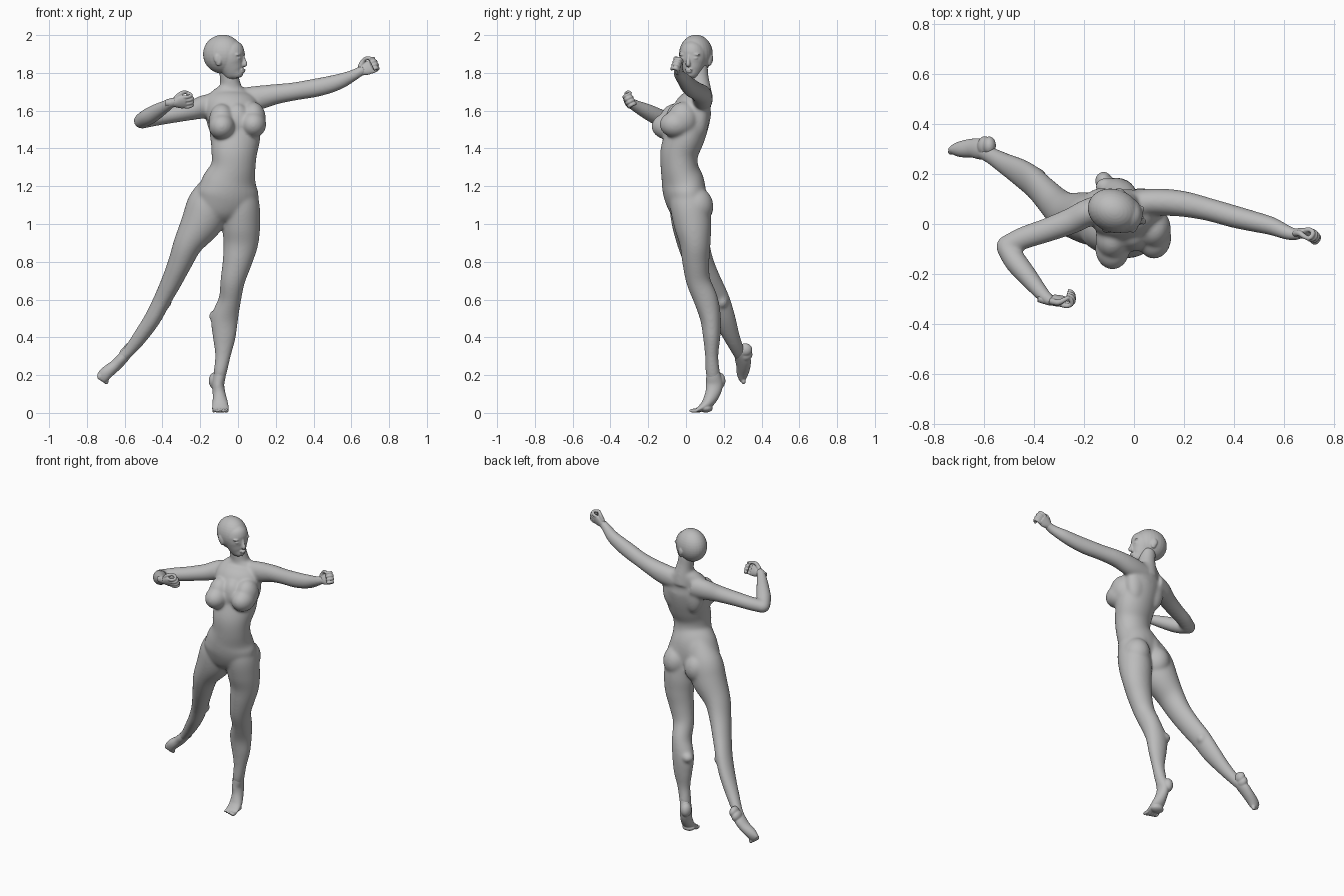
import bpy, bmesh, math
from mathutils import Vector as V, Matrix

skin = bpy.data.materials.new("matte_grey")
skin.diffuse_color = (0.5, 0.5, 0.5, 1)


def catmull(a, b, c, d, t):
    return [0.5 * (2 * q + (r - p) * t + (2 * p - 5 * q + 4 * r - s) * t * t + (3 * q - p - 3 * r + s) * t ** 3)
            for p, q, r, s in zip(a, b, c, d)]


def loft(bm, secs, u, steps=6, n=28, grow=0):
    """Smooth tube through (x, y, z, half width along u, half depth); grow offsets later softening."""
    pts = []
    for i in range(len(secs) - 1):
        a, d = secs[max(i - 1, 0)], secs[min(i + 2, len(secs) - 1)]
        pts += [catmull(a, secs[i], secs[i + 1], d, k / steps) for k in range(steps)]
    pts.append(secs[-1])
    rings = []
    for i, p in enumerate(pts):
        t = (V(pts[min(i + 1, len(pts) - 1)][:3]) - V(pts[max(i - 1, 0)][:3])).normalized()
        side = (V(u) - t * t.dot(V(u))).normalized()
        other = t.cross(side)
        g = grow / ((p[3] + p[4]) / 2)
        rings.append([bm.verts.new(V(p[:3]) + side * (p[3] + g) * math.cos(2 * math.pi * j / n)
                                   + other * (p[4] + g) * math.sin(2 * math.pi * j / n)) for j in range(n)])
    for r, s in zip(rings, rings[1:]):
        for j in range(n):
            bm.faces.new((r[j], r[(j + 1) % n], s[(j + 1) % n], s[j]))
    bm.faces.new(rings[0][::-1])
    bm.faces.new(rings[-1])


def blob(bm, c, r, axes=None):
    """Ellipsoid with radii r along the given axes."""
    m = Matrix.Translation(V(c))
    if axes:
        m = m @ Matrix(axes).transposed().to_4x4()
    bmesh.ops.create_uvsphere(bm, u_segments=28, v_segments=18, radius=1,
                              matrix=m @ Matrix.Diagonal((*r, 1)))


def finish(name, bm, voxel, smooth):
    """Fuse overlapping forms into one smooth skin."""
    bmesh.ops.recalc_face_normals(bm, faces=bm.faces)
    me = bpy.data.meshes.new(name)
    bm.to_mesh(me)
    bm.free()
    ob = bpy.data.objects.new(name, me)
    bpy.context.collection.objects.link(ob)
    me.materials.append(skin)
    rm = ob.modifiers.new("fuse", 'REMESH')
    rm.mode, rm.voxel_size, rm.use_smooth_shade = 'VOXEL', voxel, True
    sm = ob.modifiers.new("soften", 'SMOOTH')
    sm.factor, sm.iterations = 0.5, smooth


# --- body: torso, neck, limbs ---
bm = bmesh.new()
G = 1.5e-4
loft(bm, [(-.08, .02, 1.03, .07, .06), (-.075, .005, 1.08, .14, .09), (-.055, -.006, 1.15, .165, .108),
          (-.045, -.016, 1.22, .147, .11), (-.025, -.035, 1.30, .118, .097), (-.02, -.035, 1.38, .121, .099),
          (-.015, -.008, 1.46, .133, .104), (-.02, .016, 1.54, .136, .105), (-.03, .04, 1.62, .142, .095),
          (-.035, .068, 1.68, .12, .064), (-.033, .075, 1.725, .065, .052)], (.98, .2, 0), grow=G)
loft(bm, [(-.03, .08, 1.64, .07, .06), (-.035, .077, 1.70, .058, .056), (-.045, .068, 1.77, .048, .05),
          (-.055, .062, 1.84, .047, .05)], (1, 0, 0), grow=G)
# breasts: lower fullness, upper slope, and chest between
for x, y, z in ((-.086, -.098, 1.517), (.08, -.055, 1.527)):
    blob(bm, (x, y, z), (.07, .085, .07))
    blob(bm, (x, y + .038, z + .03), (.068, .08, .09))
blob(bm, (-.005, -.05, 1.54), (.07, .06, .1))
# buttocks, lower and upper mass
for x, z in ((-.13, 1.09), (.028, 1.095)):
    blob(bm, (x, .052, z), (.084, .093, .1))
    blob(bm, (x * .6 - .02, .022, z + .04), (.075, .088, .16))
# shoulder blades
for x, y in ((-.1, .062), (.045, .072)):
    blob(bm, (x, y, 1.58), (.07, .052, .13))
# standing leg
loft(bm, [(.015, .0, 1.26, .04, .06), (.016, .015, 1.13, .092, .10), (.017, .035, 1.0, .099, .098),
          (.015, .048, .9, .091, .081),
          (-.004, .052, .8, .076, .07), (-.028, .065, .7, .063, .062), (-.043, .105, .6, .057, .062),
          (-.07, .13, .5, .069, .053), (-.073, .136, .4, .058, .043), (-.08, .136, .3, .037, .031),
          (-.095, .142, .21, .03, .033), (-.103, .15, .15, .018, .02)], (1, 0, 0), grow=G)
blob(bm, (-.117, .15, .512), (.038, .036, .033))
# raised leg
loft(bm, [(-.1, .0, 1.26, .05, .06), (-.145, .015, 1.13, .108, .10), (-.187, .025, 1.02, .11, .102),
          (-.262, .04, .9, .077, .085),
          (-.305, .07, .8, .062, .074), (-.35, .115, .7, .052, .068), (-.40, .165, .6, .044, .064),
          (-.452, .203, .5, .041, .057), (-.52, .243, .4, .035, .04), (-.575, .275, .33, .026, .03),
          (-.605, .288, .3, .022, .026), (-.635, .3, .265, .014, .016)], (1, 0, 0), grow=G)
blob(bm, (-.378, .19, .588), (.028, .032, .034))
# stretched arm
loft(bm, [(.0, .085, 1.655, .06, .05), (.1, .088, 1.667, .062, .052), (.2, .08, 1.687, .051, .049),
          (.3, .058, 1.702, .045, .043), (.4, .03, 1.719, .046, .042), (.48, .01, 1.737, .043, .038),
          (.55, -.008, 1.759, .036, .033), (.61, -.033, 1.787, .025, .024), (.64, -.041, 1.804, .02, .018),
          (.67, -.04, 1.82, .012, .01)],
     (0, 0, 1), grow=G)
# bent arm
loft(bm, [(-.1, .075, 1.63, .065, .05), (-.18, .048, 1.62, .06, .052), (-.25, .013, 1.6, .048, .05),
          (-.35, -.025, 1.578, .041, .045), (-.44, -.055, 1.56, .038, .042), (-.505, -.085, 1.545, .036, .038)],
     (0, 0, 1), grow=G)
blob(bm, (-.507, -.09, 1.545), (.046, .046, .041))
loft(bm, [(-.515, -.09, 1.545, .036, .036), (-.475, -.15, 1.568, .042, .042), (-.43, -.205, 1.595, .038, .037),
          (-.385, -.26, 1.622, .028, .028), (-.35, -.298, 1.643, .019, .019), (-.325, -.31, 1.65, .012, .01)],
     (0, 0, 1), grow=G)
finish("body", bm, .0055, 42)

# --- head, turned toward the stretched arm ---
bm = bmesh.new()
F, S, Z = V((.94, -.34, 0)), V((.34, .94, 0)), V((0, 0, 1))
AX = [F, S, Z]


def hp(f, s, z):
    return V((-.073, .05, 0)) + F * f + S * s + Z * z


blob(bm, hp(-.008, 0, 1.899), (.107, .087, .103), AX)       # cranium
loft(bm, [(*hp(f, 0, z), a, b) for f, z, a, b in (
    (.02, 1.965, .03, .04), (.027, 1.935, .062, .072), (.031, 1.905, .073, .079), (.035, 1.88, .073, .075),
    (.04, 1.845, .065, .07), (.053, 1.808, .049, .057), (.066, 1.784, .033, .043),
    (.07, 1.772, .02, .028))], S)  # face and jaw
blob(bm, hp(.107, 0, 1.816), (.012, .022, .006), AX)        # lips
blob(bm, hp(.106, 0, 1.806), (.011, .018, .006), AX)
loft(bm, [(*hp(.1, 0, 1.892), .008, .012), (*hp(.109, 0, 1.868), .009, .012),
          (*hp(.117, 0, 1.846), .013, .013), (*hp(.108, 0, 1.838), .01, .008)], S)  # nose
for k in (-1, 1):
    blob(bm, hp(.091, k * .033, 1.897), (.014, .026, .008), AX)   # brow
    blob(bm, hp(.093, k * .031, 1.878), (.012, .016, .007), AX)   # eye
    blob(bm, hp(-.004, k * .079, 1.868), (.019, .012, .032), AX)   # ear
    blob(bm, hp(-.012, k * .088, 1.876), (.015, .006, .022), AX)
finish("head", bm, .0042, 6)


# --- hands with curled fingers ---
def hand(name, wrist, d, w, n):
    bm = bmesh.new()
    d = V(d).normalized()
    w = (V(w) - d * d.dot(V(w))).normalized()
    n = (V(n) - d * d.dot(V(n)) - w * w.dot(V(n))).normalized()

    def at(a, b, c):
        return V(wrist) + d * a + w * b + n * c

    loft(bm, [(*at(-.035, 0, 0), .017, .016), (*at(-.01, 0, 0), .021, .02), (*at(.015, 0, 0), .025, .02),
              (*at(.045, 0, .002), .036, .019), (*at(.076, 0, .002), .037, .014)], w)
    for i in range(4):
        b, k = (i - 1.5) * .0195, .004 * abs(i - 1.6)
        path = [(.068, 0), (.096 - k, .002), (.11 - k, .016), (.1 - k, .034), (.078, .036)]
        loft(bm, [(*at(p, b, q), .0095, .0095) for p, q in path], w, 4, 12)
    loft(bm, [(*at(.02, .02, .006), .014, .013), (*at(.05, .042, .016), .012, .012),
              (*at(.072, .042, .032), .01, .01), (*at(.09, .03, .042), .008, .008)], n, 4, 12)
    finish(name, bm, .0035, 2)


hand("stretched_hand", (.635, -.04, 1.803), (.88, .1, .38), (-.3, .35, 1), (0, -1, .3))
hand("bent_hand", (-.35, -.302, 1.642), (.95, -.15, .05), (0, -.45, .85), (.2, .85, .45))

# --- standing foot on tiptoe ---
bm = bmesh.new()
loft(bm, [(-.087, .138, .27, .024, .024), (-.097, .145, .2, .032, .038), (-.105, .15, .15, .032, .045),
          (-.1, .14, .1, .034, .039), (-.094, .112, .05, .041, .03), (-.092, .075, .023, .043, .016),
          (-.092, .058, .016, .041, .011)], (1, 0, 0))
blob(bm, (-.122, .172, .17), (.033, .037, .045))
blob(bm, (-.095, .105, .024), (.043, .036, .022))
for i in range(5):
    blob(bm, (-.06 - i * .017, .042 + i * .005, .012), (.01 - i * .0006, .026, .011))
finish("standing_foot", bm, .0035, 7)

# --- raised foot, pointed ---
bm = bmesh.new()
loft(bm, [(-.555, .265, .35, .02, .02), (-.585, .283, .318, .031, .027), (-.615, .3, .285, .042, .03),
          (-.65, .304, .25, .038, .031),
          (-.69, .3, .218, .033, .034), (-.712, .298, .196, .025, .034), (-.727, .297, .183, .015, .03)],
     (.1, 1, 0))
blob(bm, (-.58, .314, .334), (.027, .037, .035))
blob(bm, (-.598, .312, .31), (.03, .04, .037))
for i in range(5):
    blob(bm, (-.733 + i * .009, .297 + (i - 2) * .004, .192 - i * .006), (.013, .012, .017))
finish("raised_foot", bm, .0035, 10)
